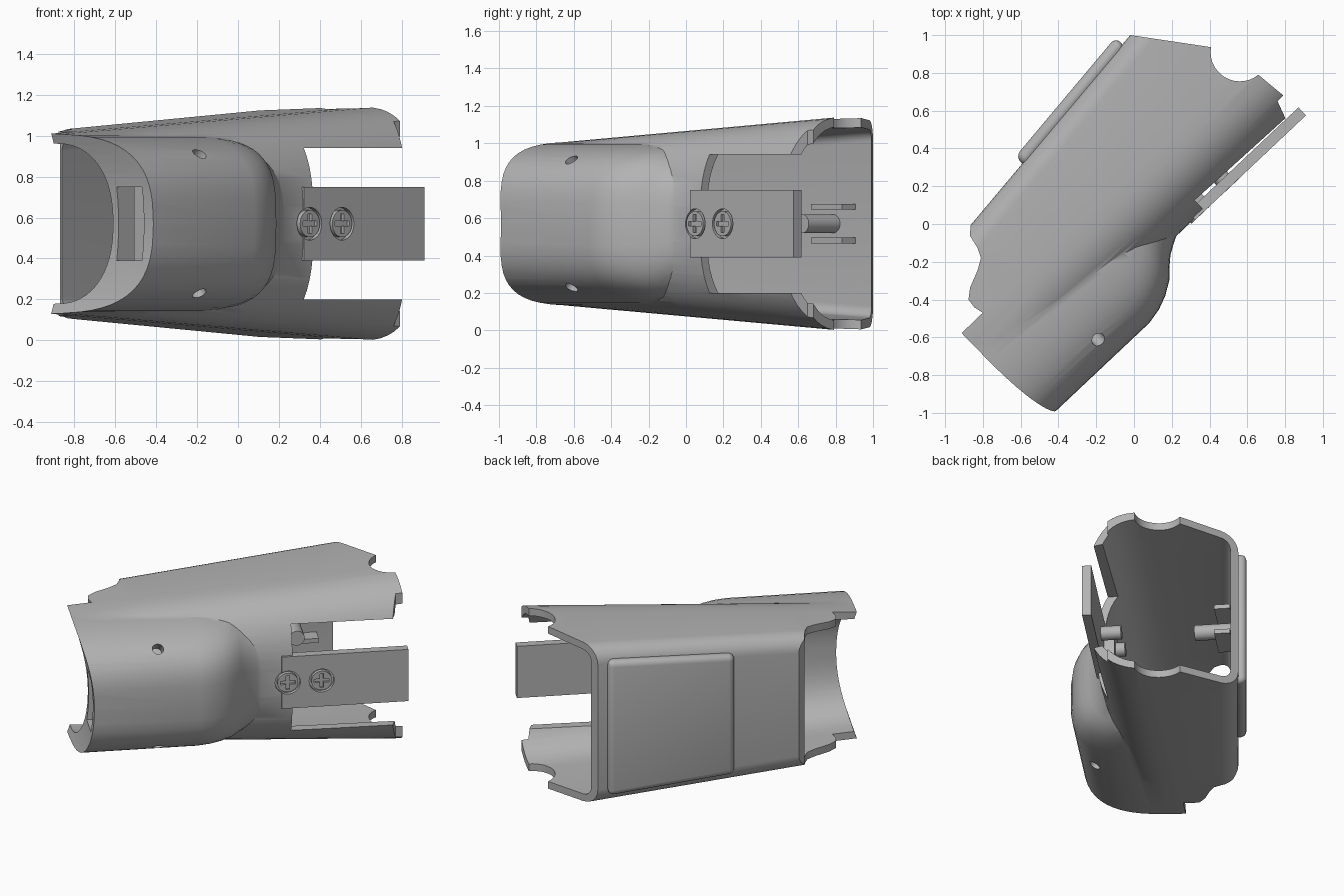
import bpy, bmesh, math
from mathutils import Matrix

if "Cube" in bpy.data.objects:
    bpy.data.objects.remove(bpy.data.objects["Cube"], do_unlink=True)

# Working frame: x runs along the housing, y to its left, z from its mid height.
PLACE = Matrix.Translation((0, 0, 0.57)) @ Matrix.Rotation(math.radians(43.3), 4, 'Z')
parts = []

grey = bpy.data.materials.new("light_grey")
grey.use_nodes = True
GREY = (0.45, 0.45, 0.45, 1)
grey.diffuse_color = GREY
bsdf = grey.node_tree.nodes["Principled BSDF"]
bsdf.inputs["Base Color"].default_value = GREY
bsdf.inputs["Roughness"].default_value = 0.6


def finish(name, bm, keep=True):
    bmesh.ops.recalc_face_normals(bm, faces=bm.faces)
    mesh = bpy.data.meshes.new(name)
    bm.to_mesh(mesh)
    bm.free()
    ob = bpy.data.objects.new(name, mesh)
    bpy.context.scene.collection.objects.link(ob)
    if keep:
        mesh.materials.append(grey)
        parts.append(ob)
    return ob


def loft(name, rings, keep=True):
    """Solid skinned through rings of equal point count."""
    bm = bmesh.new()
    rows = [[bm.verts.new(p) for p in ring] for ring in rings]
    n = len(rows[0])
    for a, b in zip(rows, rows[1:]):
        for i in range(n):
            j = (i + 1) % n
            bm.faces.new((a[i], a[j], b[j], b[i]))
    bm.faces.new(rows[0])
    bm.faces.new(rows[-1])
    return finish(name, bm, keep)


def box(name, x0, x1, y0, y1, z0, z1, keep=True):
    ring = lambda x: [(x, y0, z0), (x, y1, z0), (x, y1, z1), (x, y0, z1)]
    return loft(name, [ring(x0), ring(x1)], keep)


def rod(name, radius, depth, matrix, keep=True, sides=32):
    bm = bmesh.new()
    bmesh.ops.create_cone(bm, cap_ends=True, segments=sides, radius1=radius,
                          radius2=radius, depth=depth, matrix=matrix)
    return finish(name, bm, keep)


def across(x, y, z):
    """Placement for a rod lying across the housing."""
    return Matrix.Translation((x, y, z)) @ Matrix.Rotation(math.pi / 2, 4, 'X')


def bake(ob):
    dg = bpy.context.evaluated_depsgraph_get()
    mesh = bpy.data.meshes.new_from_object(ob.evaluated_get(dg))
    ob.modifiers.clear()
    ob.data = mesh


def boolean(ob, tool, op='DIFFERENCE', drop=True):
    mod = ob.modifiers.new("cut", 'BOOLEAN')
    mod.operation, mod.solver, mod.object = op, 'EXACT', tool
    bake(ob)
    if drop:
        bpy.data.objects.remove(tool, do_unlink=True)


def half_height(x):
    return 0.44 + 0.0625 * (x + 1.06)


def left_wall(x):
    return 0.637 + 0.117 * (x + 0.224)


def dome(x, base, reach, h, power, n=28):
    """Rounded right hand side of a cross-section, from bottom to top."""
    pts = []
    for i in range(n + 1):
        a = -math.pi / 2 + math.pi * i / n
        c, s = max(math.cos(a), 0), math.sin(a)
        pts.append((x, base - reach * c ** (2 / power),
                    math.copysign(h * abs(s) ** (2 / power), s)))
    return pts


def body_ring(x, inset=0.0, r=0.11):
    h, left = half_height(x) - inset, left_wall(x) - inset
    r -= inset
    pts = dome(x, 0.2, 0.4 - inset, h, 2.6)
    for start, zc in ((90, h - r), (0, r - h)):
        for i in range(7):
            a = math.radians(start - 15 * i)
            pts.append((x, left - r + r * math.cos(a), zc + r * math.sin(a)))
    return pts


# Housing: tapered box with a rounded right side
shell = loft("housing_shell", [body_ring(x) for x in (-1.2, -0.6, 0, 0.6, 1.2)])

# Bulge on the right of the front end
bulge = [(-1.2, .437, .438), (-.3, .437, .438), (-.214, .42, .436), (-.14, .39, .43),
         (-.068, .345, .42), (-.02, .295, .405), (.03, .25, .39), (.09, .215, .37),
         (.2, .16, .33)]
boolean(shell, loft("bulge", [dome(x, 0.3, v + 0.3, h, 3.3) for x, v, h in bulge], False), 'UNION')

# Hollow inside
boolean(shell, loft("cavity", [body_ring(x, 0.05) for x in (-1.3, -0.6, 0, 0.6, 1.3)], False))

# Plan outline with the scooped left edge and the notch at the far end
plan = [(-1.2, -.6), (-1.2, .204), (-.905, .207), (-.918, .26), (-.912, .31), (-.863, .35),
        (-.77, .39), (-.713, .425), (-.69, .475), (-.675, .55), (-.637, .586), (-.6, .9),
        (.671, .9), (.671, .742)]
for i in range(15):
    a = math.radians(233 - 139 * i / 14)
    plan.append((1.032 + .155 * math.cos(a), .278 - .155 * math.sin(a)))
plan += [(1.042, -.047), (.999, -.048), (.96, -.163), (.96, -.6)]
boolean(shell, loft("outline", [[(x, y, z) for x, y in plan] for z in (-1, 1)], False), 'INTERSECT')

# Concave saddle at the front end, the side slot and the small rim recess
boolean(shell, rod("saddle", 1.25, 3, across(-2.23, 0, 0), False, 160))
boolean(shell, box("slot", 0.32, 1.4, -0.6, 0.05, -0.37, 0.37, False))
boolean(shell, box("rim_recess", -1.2, -0.92, -0.37, -0.2, -0.18, 0.18, False))
boolean(shell, box("rim_groove", -1.2, -0.86, -0.235, -0.19, -0.18, 0.18, False))

# Angled screw holes above and below on the bulge
for s in (1, -1):
    tilt = Matrix.Translation((-0.557, -0.314, s * 0.34)) @ Matrix.Rotation(s * math.radians(48), 4, 'X')
    boolean(shell, rod("hole", 0.036, 0.2, tilt, False, 24))

# Flat mounting plate held by two cross-head screws
plate = box("mounting_plate", 0.25, 1.057, -0.206, -0.148, -0.18, 0.18)
for i, x in enumerate((0.288, 0.504)):
    well = rod("well", 0.08, 0.06, across(x, -0.211, 0), False)
    boolean(plate, well, drop=False)
    boolean(shell, well)
    head = rod(f"screw_head_{i + 1}", 0.066, 0.04, across(x, -0.187, 0))
    boolean(head, box("cross", x - .048, x + .048, -.22, -.19, -.012, .012, False))
    boolean(head, box("cross", x - .012, x + .012, -.22, -.19, -.048, .048, False))
    rod(f"screw_boss_{i + 1}", 0.045, 0.14, across(x, -0.09, 0))
box("boss_block", 0.2, 0.37, -0.16, -0.08, -0.12, 0.12)

# Raised pad on the left wall
rings = []
for x, h in ((-0.212, 0.415), (0.608, 0.47)):
    y = left_wall(x)
    rings.append([(x, y - .03, -h), (x, y + .052, -h), (x, y + .052, h), (x, y - .03, h)])
pad = loft("side_pad", rings)
bevel = pad.modifiers.new("round", 'BEVEL')
bevel.width, bevel.segments = 0.038, 4
bake(pad)

# Pin and its bracket inside the left wall
rod("inner_pin", 0.05, 0.24, across(0.44, 0.56, 0))
for s in (1, -1):
    box("bracket_rib_upper" if s > 0 else "bracket_rib_lower",
        0.36, 0.6, 0.58, 0.68, s * 0.09 - 0.015, s * 0.09 + 0.015)

# Place everything and shade the curved faces smooth
for ob in bpy.context.selected_objects:
    ob.select_set(False)
for ob in parts:
    ob.data.transform(PLACE)
    ob.select_set(True)
bpy.context.view_layer.objects.active = shell
bpy.ops.object.shade_smooth_by_angle(angle=math.radians(32))
